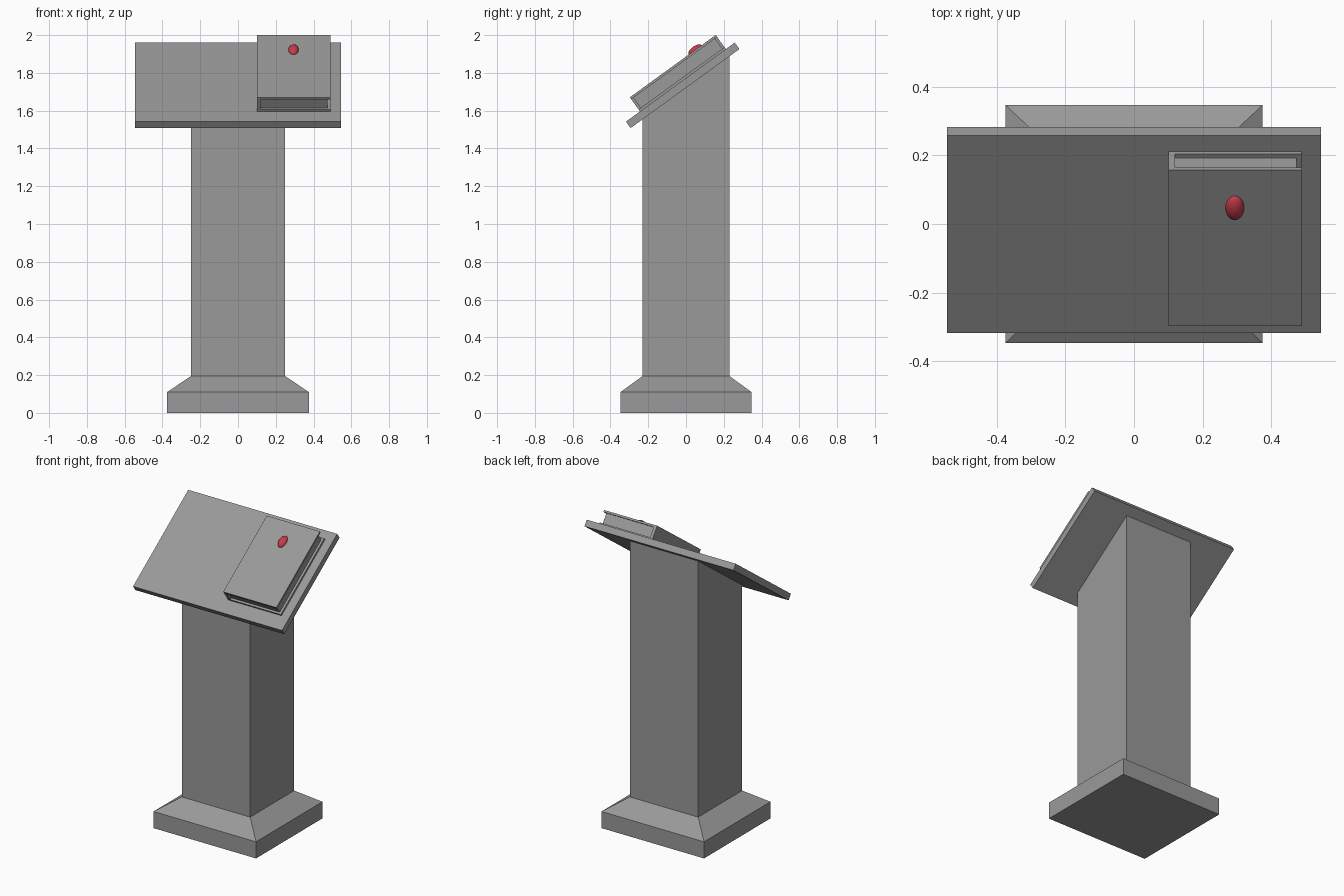
import bpy, bmesh, math
from mathutils import Matrix, Vector

if "Cube" in bpy.data.objects:
    bpy.data.objects.remove(bpy.data.objects["Cube"])


def material(name, rgb):
    m = bpy.data.materials.new(name)
    m.diffuse_color = (*rgb, 1)
    m.use_nodes = True
    m.node_tree.nodes["Principled BSDF"].inputs["Base Color"].default_value = m.diffuse_color
    return m


GREY = material("stone_grey", (0.32, 0.32, 0.32))
RED = material("gem_red", (0.55, 0.045, 0.07))

# Local frame of the sloped desk: x across, y up the slope, z out of it
TILT = math.atan2(0.418, 0.576)
DESK = Matrix.Translation((0, -0.318, 1.542)) @ Matrix.Rotation(TILT, 4, 'X')


def finish(name, bm, mat, matrix=Matrix()):
    bm.transform(matrix)
    bmesh.ops.recalc_face_normals(bm, faces=bm.faces)
    me = bpy.data.meshes.new(name)
    bm.to_mesh(me)
    bm.free()
    me.materials.append(mat)
    ob = bpy.data.objects.new(name, me)
    bpy.context.collection.objects.link(ob)
    return ob


def loft(name, sections):
    """Stack rectangles (half_x, half_y, z of front edge, z of back edge)."""
    bm = bmesh.new()
    rings = [[bm.verts.new(p) for p in ((-x, -y, zf), (x, -y, zf), (x, y, zb), (-x, y, zb))]
             for x, y, zf, zb in sections]
    for a, b in zip(rings, rings[1:]):
        for i in range(4):
            j = (i + 1) % 4
            bm.faces.new((a[i], a[j], b[j], b[i]))
    bm.faces.new(rings[0])
    bm.faces.new(rings[-1])
    return finish(name, bm, GREY)


def desk_box(name, lo, hi):
    """Box given by two corners in the sloped desk frame."""
    lo, hi = Vector(lo), Vector(hi)
    bm = bmesh.new()
    bmesh.ops.create_cube(bm, size=1)
    m = Matrix.Translation((lo + hi) / 2) @ Matrix.Diagonal((*(hi - lo), 1))
    return finish(name, bm, GREY, DESK @ m)


# Pedestal: plinth with bevelled shoulder, column cut to the desk slope
loft("pedestal", [(0.375, 0.347, 0, 0), (0.375, 0.347, 0.11, 0.11),
                  (0.25, 0.23, 0.195, 0.195), (0.25, 0.23, 1.556, 1.89)])

# Sloped desk board
desk_box("desk_board", (-0.545, 0, -0.042), (0.545, 0.712, 0))

# Closed book: two covers, a spine and inset pages
X0, X1, Y0, Y1, T, C = 0.1, 0.489, 0.092, 0.654, 0.092, 0.013
desk_box("book_back_cover", (X0, Y0, 0), (X1, Y1, C))
desk_box("book_front_cover", (X0, Y0, T - C), (X1, Y1, T))
desk_box("book_spine", (X0, Y0, C), (X0 + 0.02, Y1, T - C))
desk_box("book_pages", (X0 + 0.02, Y0 + 0.013, C), (X1 - 0.015, Y1 - 0.013, T - C))

# Oval gem set in the cover
bm = bmesh.new()
bmesh.ops.create_uvsphere(bm, u_segments=32, v_segments=16, radius=1)
for f in bm.faces:
    f.smooth = True
finish("cover_gem", bm, RED, DESK @ Matrix.Translation((0.294, 0.519, T))
       @ Matrix.Diagonal((0.027, 0.042, 0.02, 1)))
